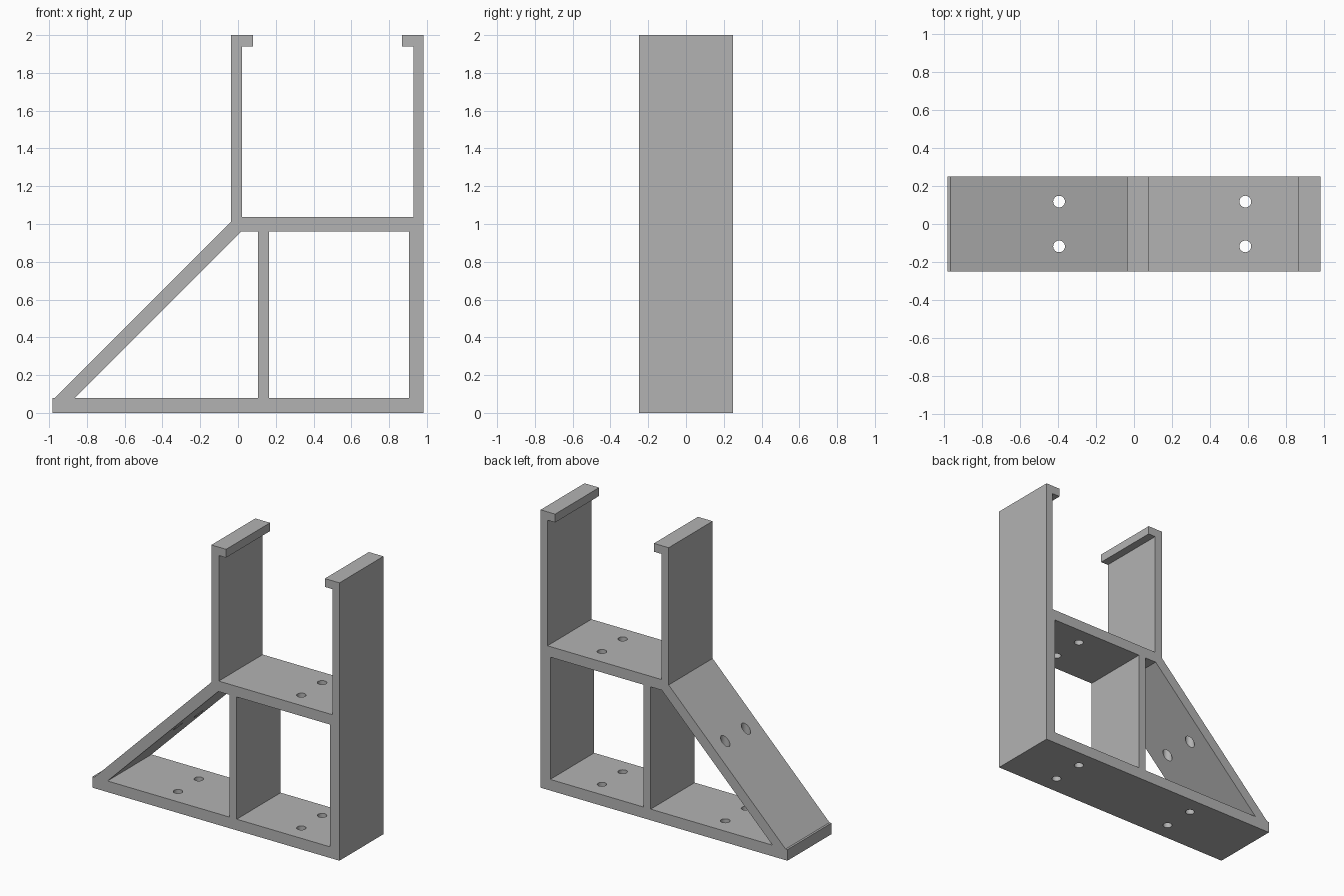
import bpy
import bmesh
from mathutils import Matrix

if "Cube" in bpy.data.objects:
    bpy.data.objects.remove(bpy.data.objects["Cube"], do_unlink=True)

DEPTH = 0.5

grey = bpy.data.materials.new("plain grey")
grey.use_nodes = True
colour = (0.45, 0.45, 0.45, 1)
grey.diffuse_color = colour
grey.node_tree.nodes["Principled BSDF"].inputs["Base Color"].default_value = colour


def add_object(name, bm):
    bmesh.ops.recalc_face_normals(bm, faces=bm.faces)
    mesh = bpy.data.meshes.new(name)
    bm.to_mesh(mesh)
    bm.free()
    mesh.materials.append(grey)
    obj = bpy.data.objects.new(name, mesh)
    bpy.context.collection.objects.link(obj)
    return obj


def prism(name, profile, depth):
    """Extrude an x-z profile along y, centred on y = 0."""
    bm = bmesh.new()
    face = bm.faces.new([bm.verts.new((x, -depth / 2, z)) for x, z in profile])
    new = bmesh.ops.extrude_face_region(bm, geom=[face])["geom"]
    verts = [v for v in new if isinstance(v, bmesh.types.BMVert)]
    bmesh.ops.translate(bm, verts=verts, vec=(0, depth, 0))
    return add_object(name, bm)


def drill(name, x, y):
    bm = bmesh.new()
    bmesh.ops.create_cone(bm, cap_ends=True, segments=32, radius1=0.031, radius2=0.031,
                          depth=1.4, matrix=Matrix.Translation((x, y, 0.6)))
    return add_object(name, bm)


# Bracket body: base, sloping brace, shelf and two hooked uprights
BASE, SHELF_LOW, SHELF_TOP, LIP = 0.08, 0.96, 1.036, 1.94
bracket = prism("bracket_frame", [
    (-0.983, 0), (0.983, 0), (0.983, 2), (0.867, 2), (0.867, LIP), (0.928, LIP),
    (0.928, SHELF_TOP), (0.022, SHELF_TOP), (0.022, LIP), (0.08, LIP), (0.08, 2),
    (-0.037, 2), (-0.037, 1.012), (-0.968, BASE), (-0.983, BASE)], DEPTH)

# Openings either side of the inner post, and screw holes
cutters = [
    prism("brace_opening", [(-0.864, BASE), (0.106, BASE), (0.106, SHELF_LOW),
                            (0.018, SHELF_LOW)], DEPTH * 2),
    prism("post_opening", [(0.165, BASE), (0.906, BASE), (0.906, SHELF_LOW),
                           (0.165, SHELF_LOW)], DEPTH * 2),
]
for x in (-0.395, 0.587):
    for y in (-0.118, 0.118):
        cutters.append(drill("screw_hole", x, y))

bpy.ops.object.select_all(action="DESELECT")
bracket.select_set(True)
bpy.context.view_layer.objects.active = bracket
for cutter in cutters:
    cutter.hide_render = True
    cut = bracket.modifiers.new("cut", "BOOLEAN")
    cut.operation = "DIFFERENCE"
    cut.solver = "EXACT"
    cut.object = cutter
    bpy.ops.object.modifier_apply(modifier=cut.name)
    bpy.data.objects.remove(cutter, do_unlink=True)

bpy.ops.object.shade_smooth_by_angle(angle=0.52)
